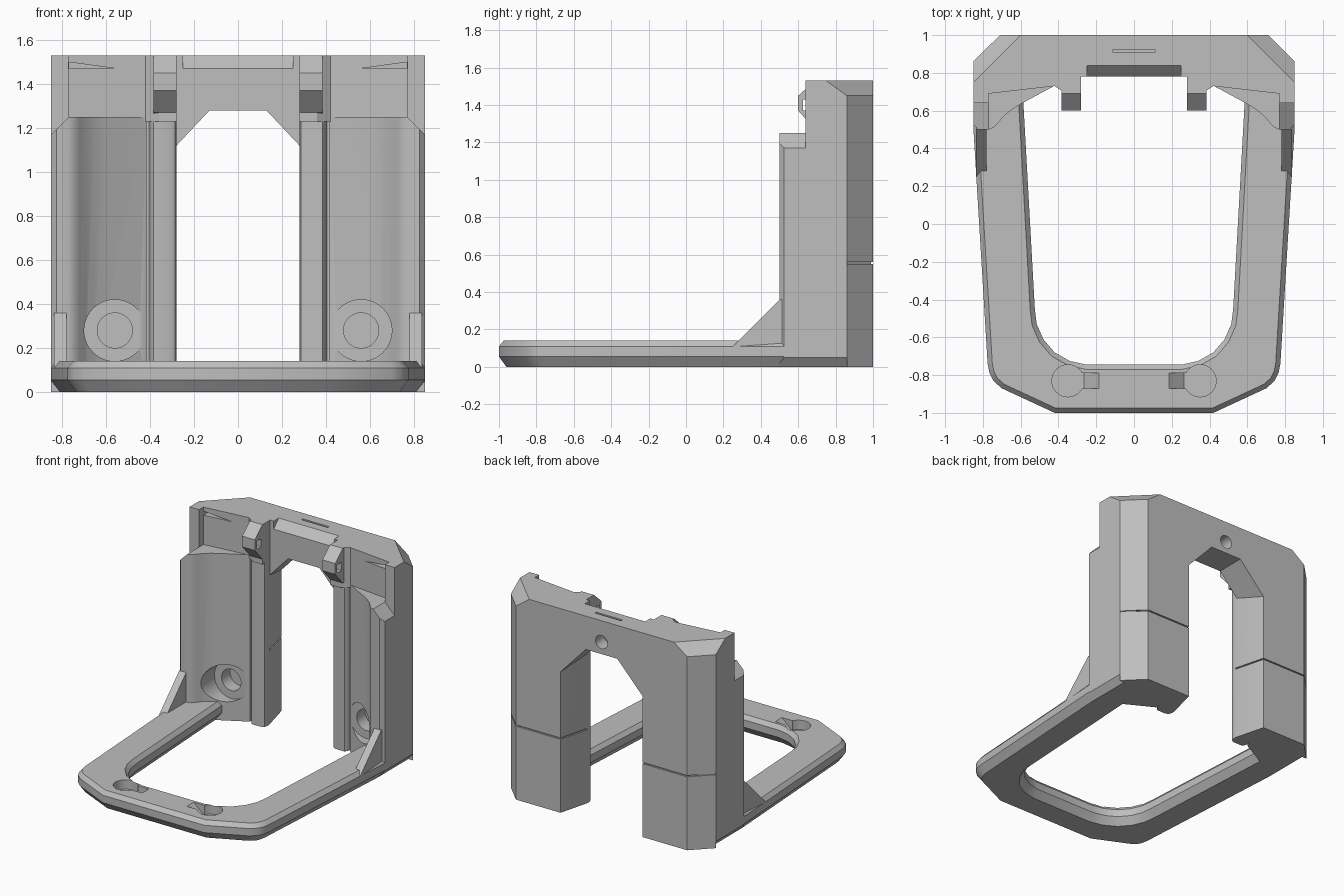
import bpy
import bmesh
import math
from mathutils import Vector

if "Cube" in bpy.data.objects:
    bpy.data.objects.remove(bpy.data.objects["Cube"], do_unlink=True)

GREY = (0.52, 0.52, 0.52, 1.0)
grey = bpy.data.materials.new("plain_grey")
grey.use_nodes = True
grey.diffuse_color = GREY
grey.node_tree.nodes["Principled BSDF"].inputs["Base Color"].default_value = GREY

# How a flat profile (u, v) and its extrusion height (w) map to x, y, z
AXES = {
    "z": lambda u, v, w: (u, v, w),
    "y": lambda u, v, w: (u, w, v),
    "x": lambda u, v, w: (w, u, v),
}


def loft(name, layers, axis="z", side=1):
    """Closed solid through a list of (profile, height) layers."""
    bm = bmesh.new()
    rings = []
    for profile, height in layers:
        ring = []
        for u, v in profile:
            x, y, z = AXES[axis](u, v, height)
            ring.append(bm.verts.new((x * side, y, z)))
        rings.append(ring)
    n = len(rings[0])
    for low, high in zip(rings, rings[1:]):
        for i in range(n):
            j = (i + 1) % n
            bm.faces.new((low[i], low[j], high[j], high[i]))
    bm.faces.new(rings[0])
    bm.faces.new(rings[-1])
    bmesh.ops.recalc_face_normals(bm, faces=bm.faces)
    mesh = bpy.data.meshes.new(name)
    bm.to_mesh(mesh)
    bm.free()
    mesh.materials.append(grey)
    obj = bpy.data.objects.new(name, mesh)
    bpy.context.collection.objects.link(obj)
    return obj


def prism(name, profile, low, high, axis="z", side=1):
    return loft(name, [(profile, low), (profile, high)], axis, side)


def rect(u0, u1, v0, v1):
    return [(u0, v0), (u1, v0), (u1, v1), (u0, v1)]


def circle(u, v, r, n=40):
    turn = 2 * math.pi / n
    return [(u + r * math.cos(i * turn), v + r * math.sin(i * turn)) for i in range(n)]


def inset(profile, d):
    """Move every edge of a profile inward by d."""
    pts = [Vector(p) for p in profile]
    n = len(pts)
    area = sum(pts[i].cross(pts[(i + 1) % n]) for i in range(n))
    turn = 1 if area > 0 else -1
    result = []
    for i in range(n):
        a = (pts[i] - pts[i - 1]).normalized()
        b = (pts[(i + 1) % n] - pts[i]).normalized()
        na, nb = Vector((-a.y, a.x)) * turn, Vector((-b.y, b.x)) * turn
        result.append(tuple(pts[i] + (na + nb) * d / (1 + na.dot(nb))))
    return result


def combine(obj, other, operation):
    mod = obj.modifiers.new(operation, "BOOLEAN")
    mod.operation = operation
    mod.solver = "EXACT"
    mod.object = other
    bpy.context.view_layer.objects.active = obj
    bpy.ops.object.modifier_apply(modifier=mod.name)
    bpy.data.objects.remove(other, do_unlink=True)


def cut(obj, profile, low, high, axis="z", side=1):
    combine(obj, prism("cutter", profile, low, high, axis, side), "DIFFERENCE")


def slice_off(obj, point, normal):
    """Remove everything beyond a plane and cap the cut."""
    bm = bmesh.new()
    bm.from_mesh(obj.data)
    geom = bm.verts[:] + bm.edges[:] + bm.faces[:]
    made = bmesh.ops.bisect_plane(bm, geom=geom, plane_co=point, plane_no=normal, clear_outer=True)
    edges = [e for e in made["geom_cut"] if isinstance(e, bmesh.types.BMEdge)]
    bmesh.ops.holes_fill(bm, edges=edges)
    bmesh.ops.recalc_face_normals(bm, faces=bm.faces)
    bm.to_mesh(obj.data)
    bm.free()


def mirrored(half):
    return half + [(-x, y) for x, y in reversed(half)]


# Base frame: U-shaped plate with bevelled rims
outer = [(0.85, 0.75), (0.85, 0.5), (0.775, -0.74), (0.765, -0.79), (0.745, -0.83),
         (0.70, -0.87), (0.42, -1.0)]
inner = [(0.25, -0.745), (0.34, -0.725), (0.42, -0.68), (0.48, -0.61), (0.515, -0.53),
         (0.525, -0.45), (0.585, 0.63), (0.585, 0.75)]
plate = mirrored(outer)
plate += [(-x, y) for x, y in reversed(inner)] + inner
base = loft("base_frame", [(inset(plate, 0.04), 0), (plate, 0.055), (plate, 0.11),
                           (inset(plate, 0.025), 0.14)])
for side in (1, -1):
    cut(base, circle(0.35, -0.83, 0.085), 0.07, 0.2, "z", side)
    ramp = [(0.185, 0.141), (0.185, 0.2), (0.31, 0.2), (0.31, 0.07), (0.265, 0.07)]
    cut(base, ramp, -0.87, -0.79, "y", side)

# Legs: curved front panel, rounded inner column, chamfered back
leg_profile = [(0.85, 0.86), (0.71, 1.0), (0.34, 1.0), (0.28, 0.77), (0.28, 0.745),
               (0.287, 0.722), (0.31, 0.71), (0.385, 0.71), (0.40, 0.73), (0.405, 0.76),
               (0.415, 0.76), (0.415, 0.735), (0.60, 0.635), (0.65, 0.603), (0.69, 0.57),
               (0.72, 0.535), (0.742, 0.51), (0.77, 0.5), (0.825, 0.5), (0.85, 0.525)]
shoulder_profile = [(0.85, 0.86), (0.71, 1.0), (0.30, 1.0), (0.28, 0.90), (0.28, 0.69),
                    (0.36, 0.69), (0.42, 0.73), (0.77, 0.69), (0.77, 0.64), (0.85, 0.64)]
hook_profile = [(0.80, 1.53), (0.69, 1.53), (0.60, 1.45), (0.60, 1.37), (0.69, 1.27), (0.80, 1.25)]
gusset_profile = [(0.25, 0.11), (0.28, 0.14), (0.5, 0.36), (0.6, 0.36), (0.6, 0.11)]
seam_profile = [(0.87, 0.86), (0.72, 1.02), (0.33, 1.02), (0.26, 0.77),
                (0.29, 0.77), (0.35, 0.99), (0.705, 0.99), (0.84, 0.86)]

parts = [base]
for side, label in ((1, "left"), (-1, "right")):
    leg = prism(label + "_leg", leg_profile, 0, 1.25, "z", side)
    # Sloped outer shoulder and bottom edge
    cut(leg, [(0.77, 1.25), (0.87, 1.15), (0.87, 1.27), (0.77, 1.27)], 0.4, 0.64, "y", side)
    cut(leg, [(0.80, -0.01), (0.81, 0), (0.85, 0.05), (0.87, 0.05), (0.87, -0.01)], 0.4, 0.86, "y", side)
    # Stepped screw recess and the seam around the back
    cut(leg, circle(0.56, 0.28, 0.14), 0.4, 0.72, "y", side)
    cut(leg, circle(0.56, 0.28, 0.08), 0.6, 0.82, "y", side)
    cut(leg, seam_profile, 0.55, 0.56, "z", side)
    parts.append(leg)

    # Upper shoulder with sloped back corner and wedge groove
    shoulder = prism(label + "_shoulder", shoulder_profile, 1.23, 1.53, "z", side)
    slice_off(shoulder, (0.85 * side, 0.75, 1.53), (0.08 * side, 0.08, 0.11))
    cut(shoulder, [(0.769, 1.5), (0.769, 1.47), (0.55, 1.47)], 0.6, 0.74, "y", side)
    parts.append(shoulder)

    # Hook with a square hole
    hook = prism(label + "_hook", hook_profile, 0.28, 0.385, "x", side)
    cut(hook, rect(0.625, 0.675, 1.37, 1.43), 0.2, 0.5, "x", side)
    parts.append(hook)

    # Gusset between plate and leg
    parts.append(prism(label + "_gusset", gusset_profile, 0.78, 0.837, "x", side))

# Bridge over the arch
arch = mirrored([(0.36, 1.53), (0.36, 1.035), (0.13, 1.28)])
bridge = prism("top_bridge", arch, 0.78, 1.0, "y")
cut(bridge, [(0.7, 1.46), (0.775, 1.465), (0.845, 1.535), (0.845, 1.6), (0.7, 1.6)], -0.25, 0.25, "x")
cut(bridge, rect(-0.11, 0.11, 0.907, 0.923), 1.48, 1.6, "z")
cut(bridge, circle(0, 1.37, 0.05), 0.9, 1.1, "y")
parts.append(bridge)

# Smooth the curved walls, keep the edges crisp
for obj in parts:
    bpy.ops.object.select_all(action="DESELECT")
    obj.select_set(True)
    bpy.context.view_layer.objects.active = obj
    bpy.ops.object.shade_smooth_by_angle(angle=math.radians(29))
